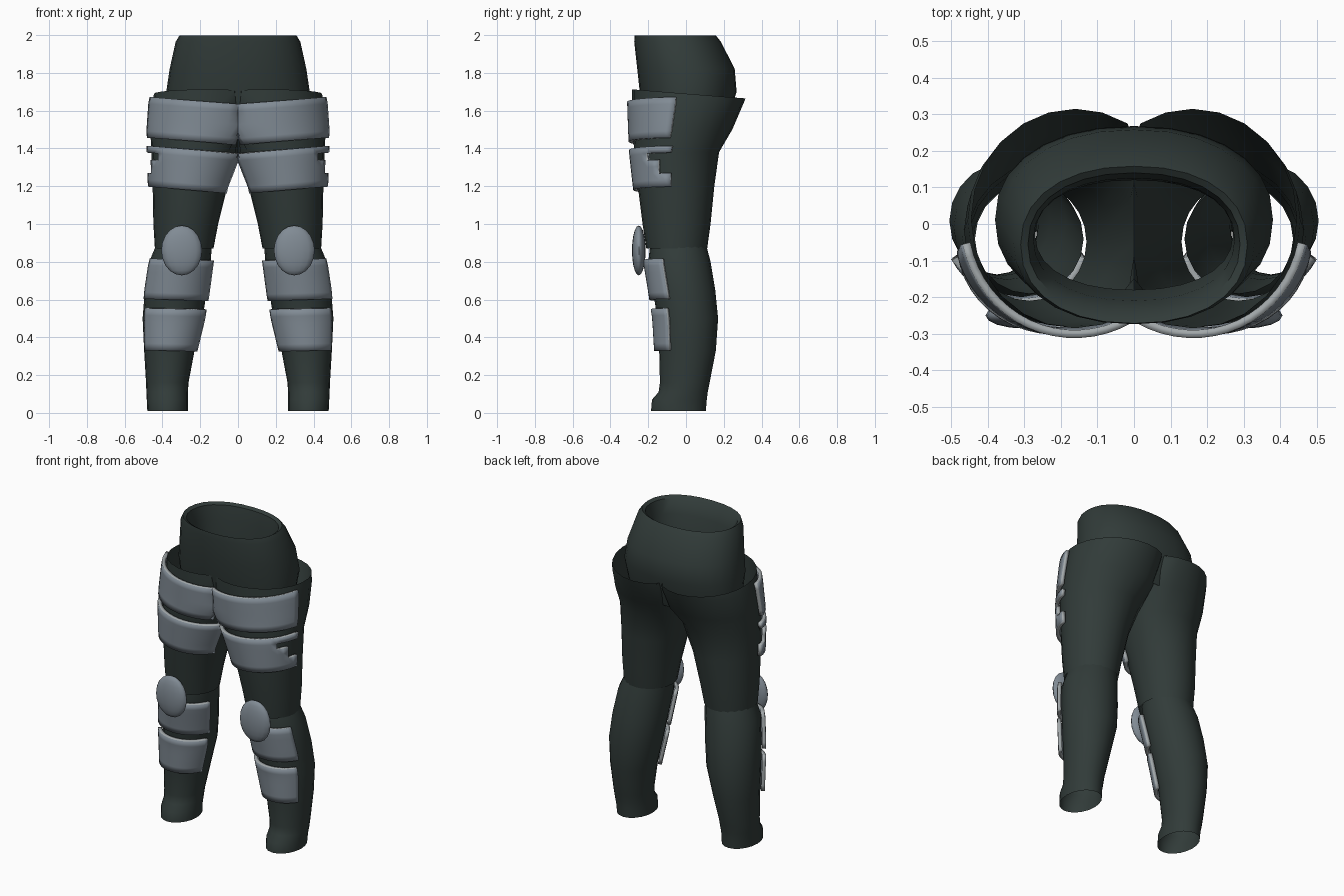
import bpy, bmesh, math

if "Cube" in bpy.data.objects:
    bpy.data.objects.remove(bpy.data.objects["Cube"])

def material(name, rgb):
    m = bpy.data.materials.new(name)
    m.diffuse_color = (*rgb, 1)
    m.use_nodes = True
    m.node_tree.nodes["Principled BSDF"].inputs["Base Color"].default_value = m.diffuse_color
    return m

DARK = material("dark fabric", (0.031, 0.044, 0.041))
GREY = material("armor grey", (0.22, 0.26, 0.30))
EDGE = material("armor edge", (0.36, 0.39, 0.40))

# Rings: z, x min, x max, y front, y back
THIGH = [(1.69, -.125, .445, -.285, .315), (1.64, -.13, .455, -.285, .305),
         (1.5, -.11, .465, -.28, .245), (1.38, -.02, .458, -.275, .175),
         (1.2, .055, .452, -.255, .15), (1.0, .105, .448, -.23, .13),
         (.87, .13, .44, -.21, .112)]
SHIN = [(.885, .138, .435, -.19, .108), (.8, .145, .47, -.2, .13),
        (.65, .165, .493, -.175, .155), (.5, .187, .505, -.152, .17),
        (.33, .23, .497, -.142, .158), (.16, .262, .487, -.138, .125),
        (.11, .265, .485, -.145, .115), (.07, .265, .483, -.18, .11),
        (.01, .265, .48, -.185, .105)]
# The waist runs up the outside, over the rim and down the lining
WAIST = [(1.5, -.36, .36, -.2, .2), (1.7, -.38, .38, -.245, .268),
         (1.82, -.362, .362, -.258, .258), (1.965, -.33, .33, -.274, .185),
         (1.998, -.31, .31, -.272, .158), (1.985, -.29, .29, -.25, .14),
         (1.9, -.275, .275, -.21, .125), (1.72, -.27, .27, -.18, .12)]

def power(v, e):
    return math.copysign(abs(v) ** e, v)

def ring_point(ring, a, off=0.0, e=1.0):
    """Point on a ring; angle 0 faces the front, positive goes outward."""
    z, x0, x1, y0, y1 = ring
    x = (x0 + x1) / 2 + ((x1 - x0) / 2 + off) * power(math.sin(a), e)
    y = (y0 + y1) / 2 - ((y1 - y0) / 2 + off) * power(math.cos(a), e)
    return x, y, z

def ring_at(rings, z):
    for a, b in zip(rings, rings[1:]):
        if b[0] <= z <= a[0]:
            t = (a[0] - z) / (a[0] - b[0])
            return tuple(p + (q - p) * t for p, q in zip(a, b))
    return rings[0] if z > rings[0][0] else rings[-1]

def finish(name, bm, mats, mirror, angle=40):
    if mirror:
        bmesh.ops.mirror(bm, geom=bm.verts[:] + bm.edges[:] + bm.faces[:],
                         axis='X', merge_dist=0.001)
    bmesh.ops.recalc_face_normals(bm, faces=bm.faces)
    me = bpy.data.meshes.new(name)
    bm.to_mesh(me)
    bm.free()
    ob = bpy.data.objects.new(name, me)
    bpy.context.collection.objects.link(ob)
    for m in mats:
        me.materials.append(m)
    bpy.ops.object.select_all(action='DESELECT')
    ob.select_set(True)
    bpy.context.view_layer.objects.active = ob
    bpy.ops.object.shade_smooth_by_angle(angle=math.radians(angle))
    return ob

def tube(name, rings, sides, mirror, e=1.0, tilt=0.0):
    bm = bmesh.new()
    rows = []
    for i, ring in enumerate(rings):
        row = []
        for k in range(sides):
            x, y, z = ring_point(ring, 2 * math.pi * k / sides, 0, e)
            if mirror:
                x = max(x, 0)      # legs meet on the centre plane
            if i == 0:
                z -= tilt * y
            row.append(bm.verts.new((x, y, z)))
        rows.append(row)
    for r, s in zip(rows, rows[1:]):
        for k in range(sides):
            q = (r[k], r[(k + 1) % sides], s[(k + 1) % sides], s[k])
            if not mirror or max(v.co.x for v in q) > 1e-5:
                bm.faces.new(q)
    return finish(name, bm, [DARK], mirror)

def plate(name, rings, top, bottom, a0, a1, slope, notch=False):
    """Curved armor panel wrapped round the front of a leg section."""
    bm = bmesh.new()
    nu, nv = 18, 6
    grid = []
    for j in range(nv + 1):
        row = []
        for i in range(nu + 1):
            a = a0 + (a1 - a0) * i / nu
            z = top + (bottom - top) * j / nv
            x = ring_point(ring_at(rings, z), a)[0]
            z += slope * (x - .25)
            x, y, _ = ring_point(ring_at(rings, z), a, .016)
            row.append((max(x, 0), y, z))
        grid.append(row)
    vs = [[bm.verts.new(p) for p in row] for row in grid]
    for j in range(nv):
        for i in range(nu):
            q = (vs[j][i], vs[j][i + 1], vs[j + 1][i + 1], vs[j + 1][i])
            worn = notch and ((j == 1 and i >= nu - 4) or (j in (2, 3) and i >= nu - 2))
            if not worn and max(v.co.x for v in q) > 1e-5:
                bm.faces.new(q)
    bmesh.ops.delete(bm, geom=[v for v in bm.verts if not v.link_faces], context='VERTS')
    ob = finish(name, bm, [GREY, EDGE], True)
    mod = ob.modifiers.new("thickness", 'SOLIDIFY')
    mod.thickness = .022
    mod.offset = 0
    mod.material_offset_rim = 1
    return ob

# Trousers
tube("waist", WAIST, 28, False, e=.9)
tube("thighs", THIGH, 24, True, tilt=.08)
tube("lower_legs", SHIN, 20, True)

# Armor panels
plate("upper_thigh_plates", THIGH, 1.655, 1.44, -.75, 1.36, .08)
plate("lower_thigh_plates", THIGH, 1.395, 1.18, -1.12, 1.45, .09, notch=True)
plate("upper_shin_plates", SHIN, .81, .597, -1.25, 1.07, .03)
plate("lower_shin_plates", SHIN, .55, .327, -1.2, .97, .02)

# Knee pads
bm = bmesh.new()
bmesh.ops.create_uvsphere(bm, u_segments=16, v_segments=10, radius=1)
for v in bm.verts:
    x, y, z = v.co
    v.co = (.298 + .108 * x, -.25 + .036 * y, .86 + .132 * z)
finish("knee_pads", bm, [GREY], True, 60)
